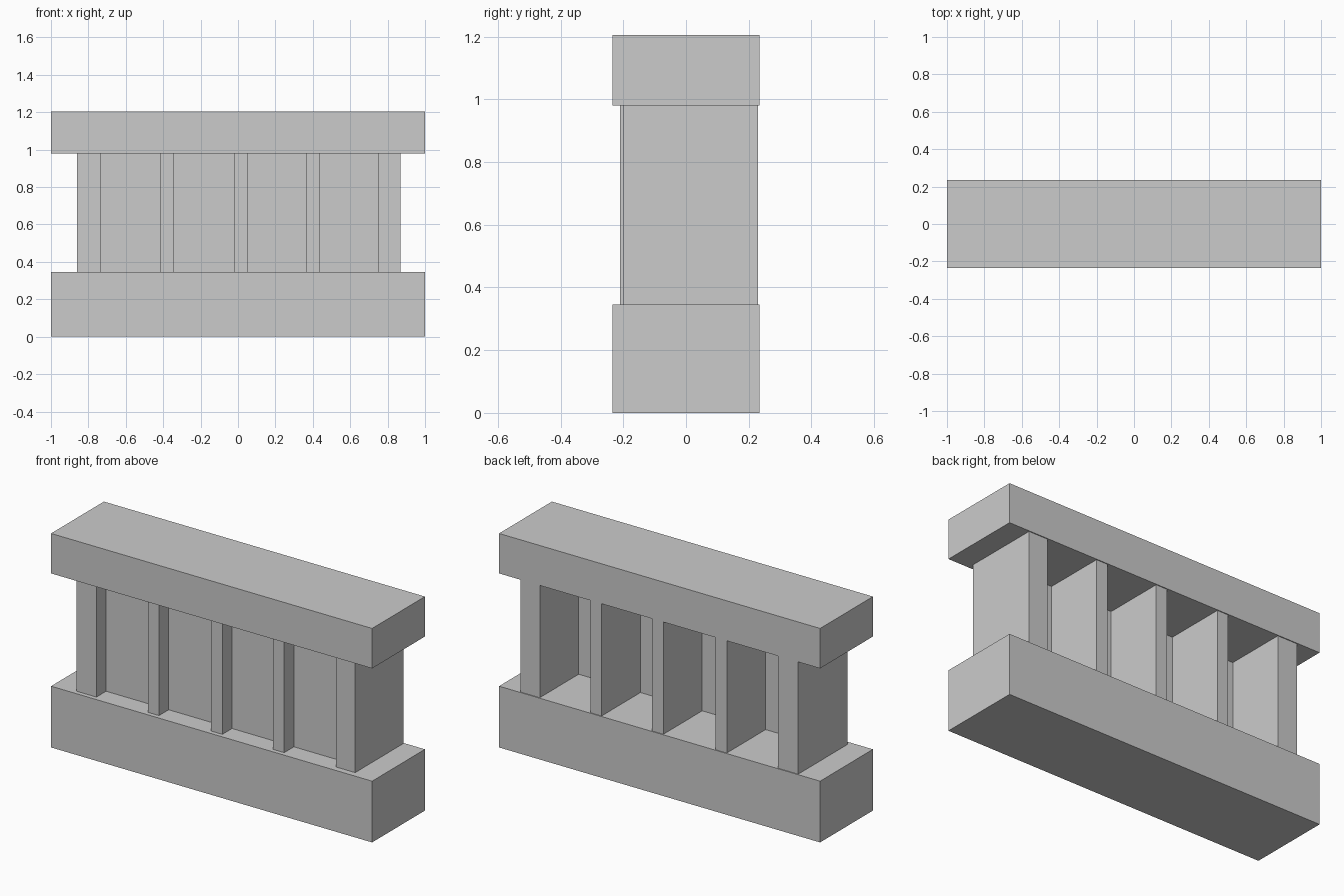
import bpy
import bmesh

if "Cube" in bpy.data.objects:
    bpy.data.objects.remove(bpy.data.objects["Cube"])


def box(name, x, y, z):
    """Axis-aligned box from (min, max) ranges."""
    bm = bmesh.new()
    bmesh.ops.create_cube(bm, size=1)
    for v in bm.verts:
        v.co = [r[0] + (c + 0.5) * (r[1] - r[0]) for c, r in zip(v.co, (x, y, z))]
    mesh = bpy.data.meshes.new(name)
    bm.to_mesh(mesh)
    bm.free()
    obj = bpy.data.objects.new(name, mesh)
    bpy.context.collection.objects.link(obj)
    return obj


DEPTH = (-0.235, 0.235)
MID = (0.345, 0.98)

# Base plinth and top rail
box("base_plinth", (-1, 1), DEPTH, (0, MID[0]))
box("top_rail", (-1, 1), DEPTH, (MID[1], 1.205))

# Pillars: wide at the ends, narrow between: (x min, x max, front y)
pillars = [(-0.86, -0.735, -0.21), (-0.415, -0.345, -0.21), (-0.02, 0.05, -0.21),
           (0.365, 0.435, -0.21), (0.75, 0.87, -0.20)]
for i, (x0, x1, front) in enumerate(pillars):
    box(f"pillar_{i + 1}", (x0, x1), (front, 0.23), MID)

# Thin recessed panels filling the gaps near the front
for i, (a, b) in enumerate(zip(pillars, pillars[1:])):
    box(f"panel_{i + 1}", (a[1], b[0]), (-0.124, -0.116), MID)
